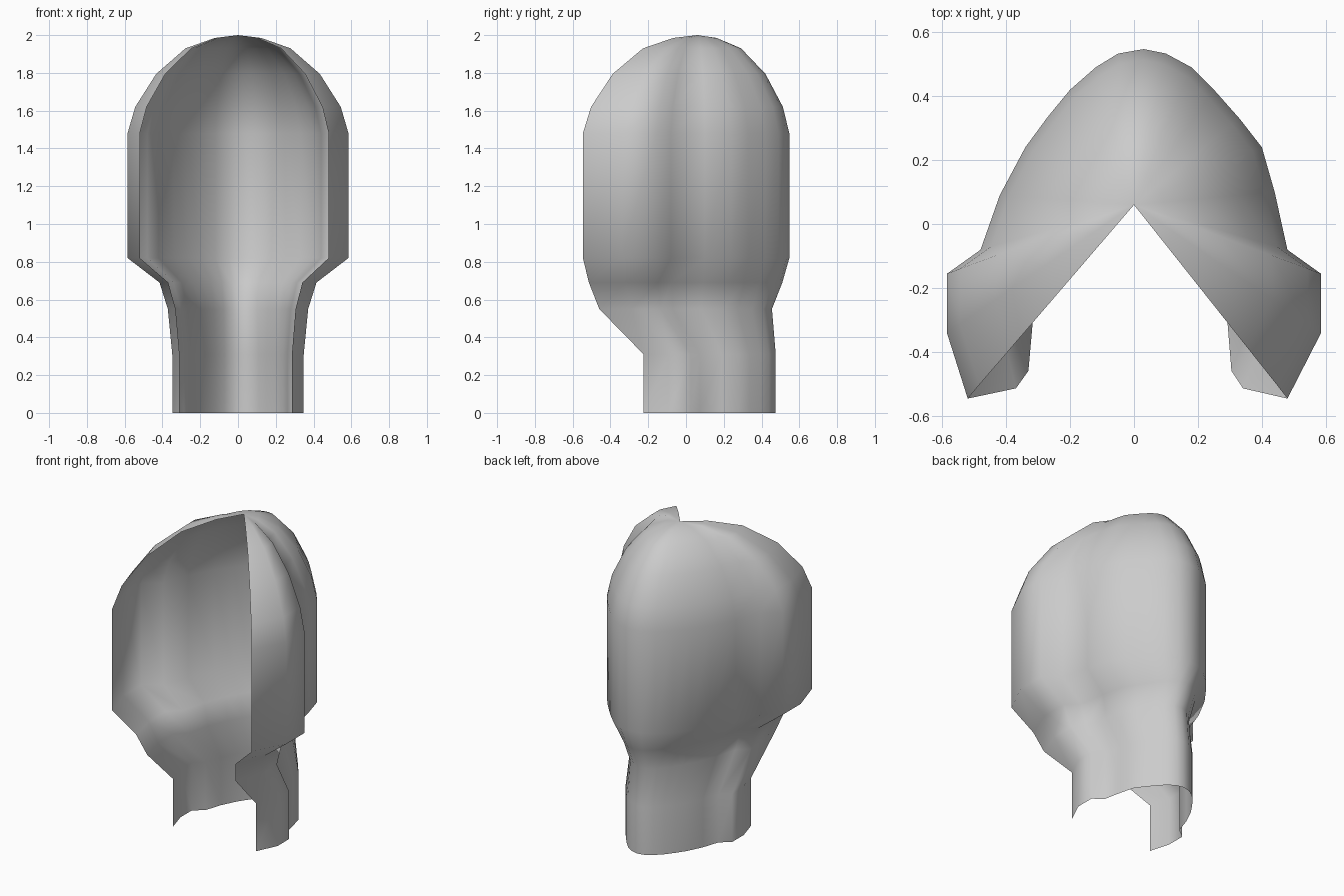
import bpy, bmesh

if "Cube" in bpy.data.objects:
    bpy.data.objects.remove(bpy.data.objects["Cube"])

# Horizontal cross-section of the hair: an open U, front-left tip round the back to front-right tip
section = [(-.52, -.545), (-.585, -.34), (-.585, -.155), (-.48, -.08), (-.42, .09),
           (-.34, .24), (-.27, .335), (-.20, .42), (-.12, .49), (-.05, .533), (.03, .547),
           (.10, .533), (.18, .49), (.25, .42), (.33, .33), (.40, .24), (.44, .10),
           (.48, -.08), (.585, -.155), (.585, -.34), (.48, -.545)]

# Lower rings: height, x scale, front y, back y
rings = [(0, .595, -.225, .475), (.31, .595, -.225, .475), (.55, .635, -.46, .455),
         (.69, .71, -.515, .51), (.82, 1, -.547, .547), (1.48, 1, -.547, .547)]
# Crown rings shrink toward the pole: height, scale
crown = [(1.62, .93), (1.795, .74), (1.93, .475), (1.985, .21)]
pole_y = .06

bm = bmesh.new()
levels = []
for z, sx, front, back in rings:
    levels.append([bm.verts.new((x * sx, front + (y + .546) / 1.093 * (back - front), z))
                   for x, y in section])
for z, f in crown:
    levels.append([bm.verts.new((x * f, pole_y + (y - pole_y) * f, z)) for x, y in section])

# Skin the rings, leaving the face side open
for lo, hi in zip(levels, levels[1:]):
    for i in range(len(section) - 1):
        bm.faces.new((lo[i + 1], lo[i], hi[i], hi[i + 1]))
pole = bm.verts.new((0, pole_y, 2))
top = levels[-1]
for i in range(len(section) - 1):
    bm.faces.new((top[i + 1], top[i], pole))

for face in bm.faces:
    face.smooth = True
mesh = bpy.data.meshes.new("long_hair")
bm.to_mesh(mesh)
bm.free()
hair = bpy.data.objects.new("long_hair", mesh)
bpy.context.collection.objects.link(hair)
